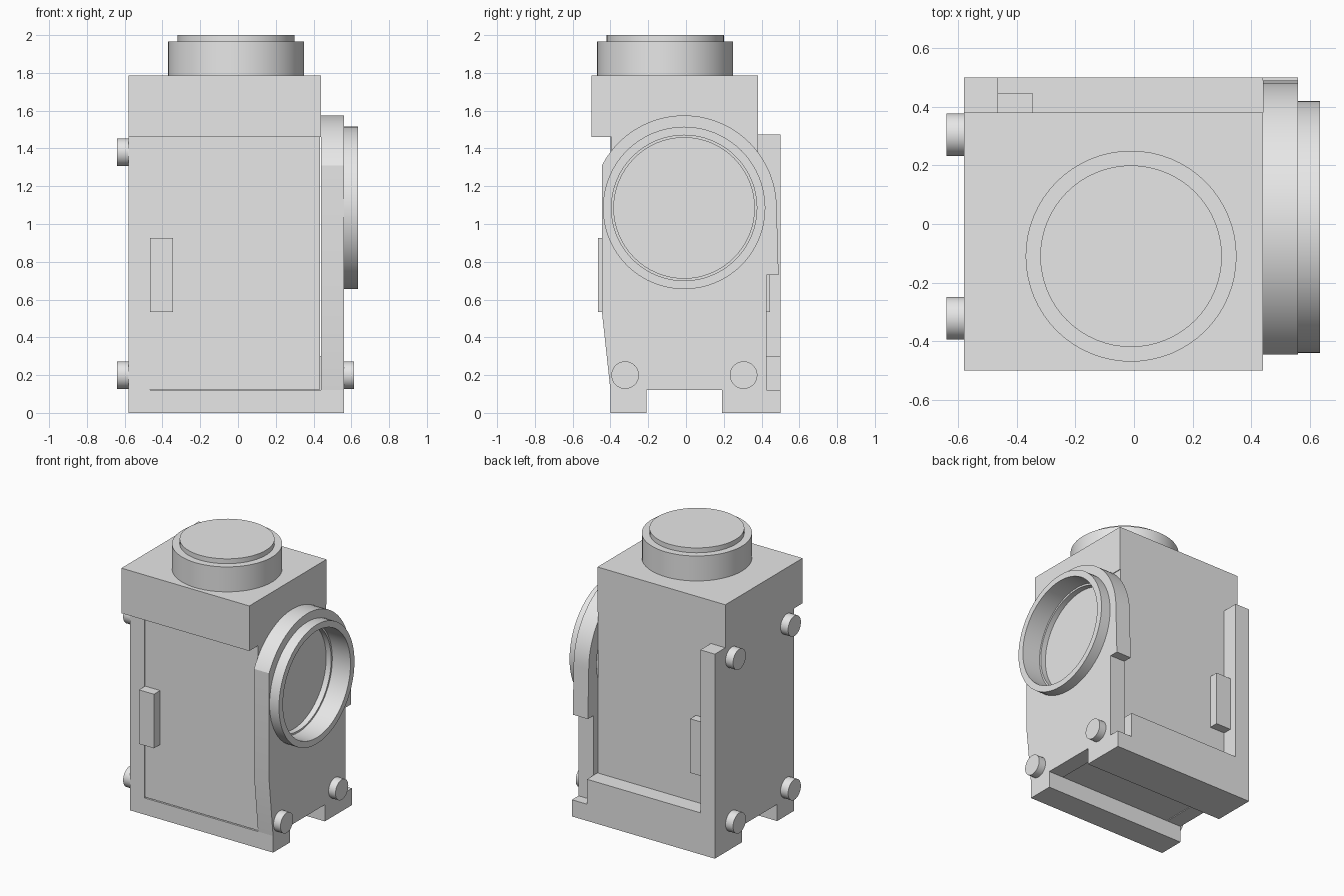
import bpy, bmesh
from math import sin, cos, tau, radians
from mathutils import Matrix

if "Cube" in bpy.data.objects:
    bpy.data.objects.remove(bpy.data.objects["Cube"])

grey = bpy.data.materials.new("plain grey")
grey.use_nodes = True
GREY = (0.8, 0.8, 0.8, 1)
grey.diffuse_color = GREY
grey.node_tree.nodes["Principled BSDF"].inputs["Base Color"].default_value = GREY


def finish(name, bm, smooth=False):
    bmesh.ops.recalc_face_normals(bm, faces=bm.faces)
    mesh = bpy.data.meshes.new(name)
    bm.to_mesh(mesh)
    bm.free()
    mesh.materials.append(grey)
    obj = bpy.data.objects.new(name, mesh)
    bpy.context.collection.objects.link(obj)
    if smooth:
        bpy.ops.object.select_all(action='DESELECT')
        obj.select_set(True)
        bpy.context.view_layer.objects.active = obj
        bpy.ops.object.shade_smooth_by_angle(angle=radians(30))
    return obj


def box(name, x, y, z):
    bm = bmesh.new()
    bmesh.ops.create_cube(bm, size=1)
    for v in bm.verts:
        v.co = [r[0] if c < 0 else r[1] for c, r in zip(v.co, (x, y, z))]
    return finish(name, bm)


def lathe(name, profile, place, along_x=False, steps=64):
    """Spin (radius, height) points around z, or around x."""
    bm = bmesh.new()
    verts = [bm.verts.new((r, 0, h)) for r, h in profile]
    edges = [bm.edges.new(p) for p in zip(verts, verts[1:])]
    bmesh.ops.spin(bm, geom=verts + edges, cent=(0, 0, 0), axis=(0, 0, 1),
                   angle=tau, steps=steps)
    bmesh.ops.remove_doubles(bm, verts=bm.verts, dist=0.0001)
    turn = Matrix.Rotation(radians(90), 4, 'Y') if along_x else Matrix()
    bm.transform(Matrix.Translation(place) @ turn)
    return finish(name, bm, True)


def disc(name, radius, low, high, place, along_x=False, steps=64):
    return lathe(name, [(0, low), (radius, low), (radius, high), (0, high)],
                 place, along_x, steps)


# Main body, side plate and head
LEFT, INNER, RIGHT, OUTER = -0.58, -0.465, 0.44, 0.56
box("body", (INNER, RIGHT - 0.005), (-0.395, 0.38), (0.125, 1.47))
box("flat_side_plate", (LEFT, INNER), (-0.40, 0.38), (0.12, 1.46))
box("flat_side_rear_flange", (LEFT, INNER), (0.38, 0.50), (0.12, 1.475))
box("head", (LEFT, RIGHT), (-0.50, 0.38), (1.46, 1.785))
box("rear_sill", (INNER, RIGHT), (0.38, 0.50), (0.12, 0.30))

# Base rails
box("front_rail", (LEFT, OUTER), (-0.40, -0.21), (0, 0.12))
box("rear_rail", (LEFT, OUTER), (0.19, 0.50), (0, 0.12))

# Door handles
box("front_handle", (INNER, -0.345), (-0.465, -0.39), (0.535, 0.925))
box("rear_handle", (INNER, -0.345), (0.37, 0.445), (0.535, 0.925))

# Round cap on the head
lathe("top_cap", [(0, 1.77), (0.36, 1.77), (0.36, 1.965), (0.31, 1.965),
                  (0.31, 2.0), (0, 2.0)], (-0.01, -0.11, 0))

# Port plate with an arched top
CY, CZ, ARCH = -0.01, 1.085, 0.49
outline = [(-0.40, 0.12), (0.425, 0.12), (0.425, 0.73), (0.49, 0.73)]
outline += [(CY + ARCH * cos(radians(a)), CZ + ARCH * sin(radians(a)))
            for a in range(0, 153, 4)]
outline += [(-0.445, 1.31), (-0.445, 0.535)]
bm = bmesh.new()
face = bm.faces.new([bm.verts.new((RIGHT, y, z)) for y, z in outline])
side = bmesh.ops.extrude_face_region(bm, geom=[face])["geom"]
bmesh.ops.translate(bm, vec=(OUTER - RIGHT, 0, 0),
                    verts=[g for g in side if isinstance(g, bmesh.types.BMVert)])
plate = finish("port_plate", bm)

# Opening cut through the plate
cutter = disc("port_cutter", 0.40, 0.40, 0.70, (0, CY, CZ), True)
cut = plate.modifiers.new("port opening", 'BOOLEAN')
cut.operation, cut.object, cut.solver = 'DIFFERENCE', cutter, 'EXACT'
bpy.ops.object.select_all(action='DESELECT')
plate.select_set(True)
bpy.context.view_layer.objects.active = plate
bpy.ops.object.modifier_apply(modifier=cut.name)
bpy.data.objects.remove(cutter)
bpy.ops.object.shade_smooth_by_angle(angle=radians(20))

# Port ring with its stepped bore and floor
lathe("port_ring", [(0.40, 0.44), (0.40, 0.56), (0.43, 0.56), (0.43, 0.635),
                    (0.385, 0.635), (0.385, 0.49), (0.372, 0.49),
                    (0.372, 0.45), (0, 0.45)], (0, CY, CZ), True)

# Round studs on both sides
for y, end in ((-0.322, "front"), (0.305, "rear")):
    for z, level in ((0.20, "lower"), (1.38, "upper")):
        disc(f"{level}_{end}_stud", 0.073, -0.64, -0.57, (0, y, z), True, 32)
    disc(f"port_side_{end}_stud", 0.073, 0.55, 0.615, (0, y, 0.20), True, 32)
